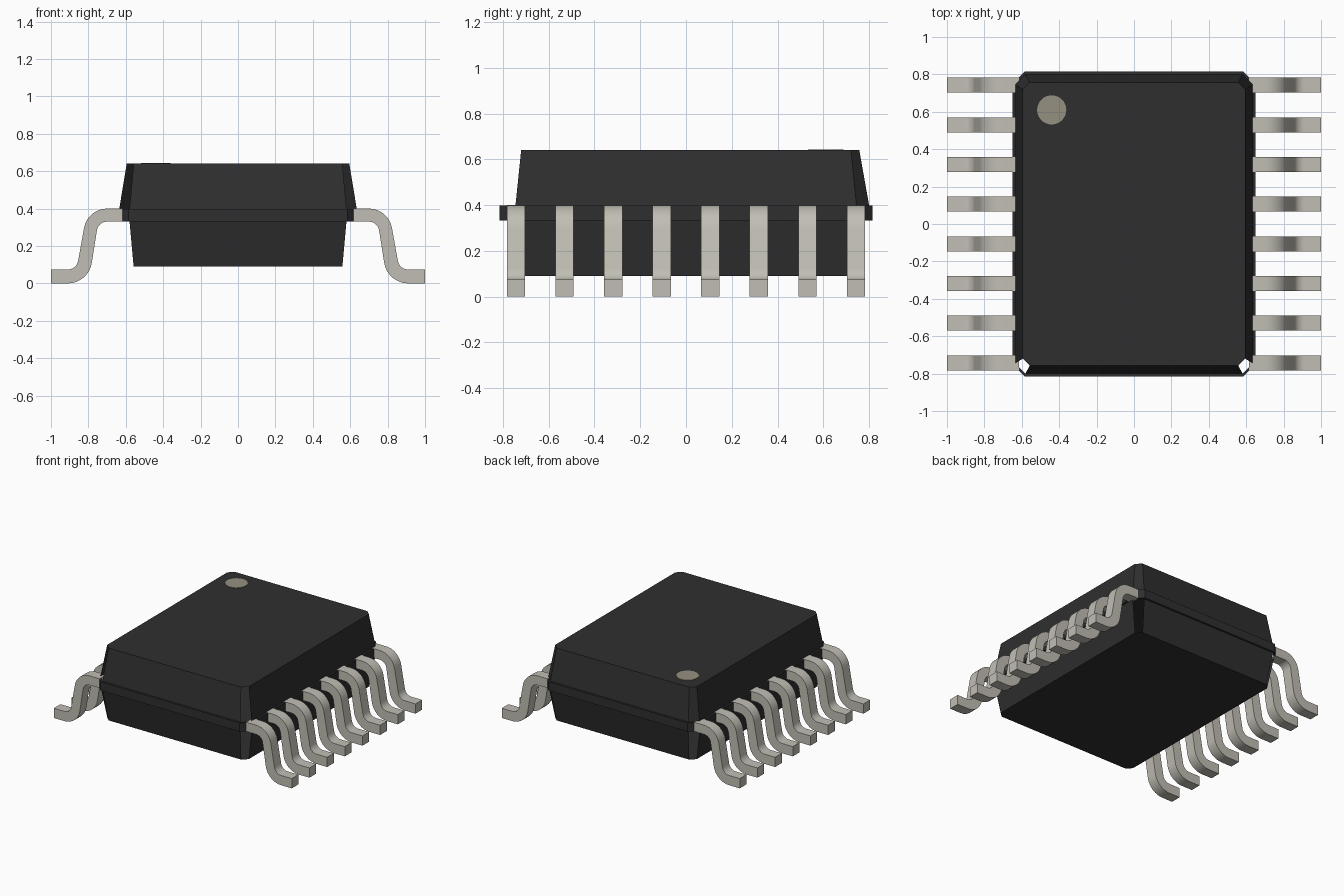
import bpy, bmesh, math

cube = bpy.data.objects.get("Cube")
if cube:
    bpy.data.objects.remove(cube, do_unlink=True)


def material(name, rgb):
    m = bpy.data.materials.new(name)
    m.use_nodes = True
    m.diffuse_color = (*rgb, 1)
    m.node_tree.nodes["Principled BSDF"].inputs["Base Color"].default_value = (*rgb, 1)
    return m


black = material("black plastic", (0.028, 0.028, 0.028))
metal = material("tinned metal", (0.53, 0.515, 0.455))
mark = material("beige mark", (0.30, 0.285, 0.22))


def finish(bm, name, mat):
    mesh = bpy.data.meshes.new(name)
    bm.to_mesh(mesh)
    bm.free()
    mesh.materials.append(mat)
    obj = bpy.data.objects.new(name, mesh)
    bpy.context.collection.objects.link(obj)
    return obj


def octagon(hx, hy, c):
    """Rectangle with cut corners, counter-clockwise from the front edge."""
    return [(-hx + c, -hy), (hx - c, -hy), (hx, -hy + c), (hx, hy - c),
            (hx - c, hy), (-hx + c, hy), (-hx, hy - c), (-hx, -hy + c)]


# Body: tapered halves around a wider parting band
end = octagon(0.595, 0.757, 0.037)
waist = octagon(0.635, 0.80, 0.055)
band = octagon(0.65, 0.815, 0.065)
rings = [(end, 0.09), (waist, 0.332), (band, 0.332),
         (band, 0.398), (waist, 0.398), (end, 0.64)]
# Corner strips left open: all four below the band, the front two above it
open_corners = {0: (1, 3, 5, 7), 4: (1, 7)}
bm = bmesh.new()
loops = [[bm.verts.new((x, y, z)) for x, y in pts] for pts, z in rings]
for k in range(len(loops) - 1):
    a, b = loops[k], loops[k + 1]
    for i in range(8):
        if i not in open_corners.get(k, ()):
            j = (i + 1) % 8
            bm.faces.new((a[i], a[j], b[j], b[i]))
bm.faces.new(loops[0][::-1])
bm.faces.new(loops[-1])
finish(bm, "body", black)

# Round mark beside the first pin
bm = bmesh.new()
bmesh.ops.create_cone(bm, cap_ends=True, segments=32, radius1=0.078, radius2=0.078, depth=0.006)
bmesh.ops.translate(bm, verts=bm.verts, vec=(-0.44, 0.61, 0.64))
finish(bm, "pin_one_mark", mark)


def arc(cx, cz, r, start, stop, n=8):
    angles = [math.radians(start + (stop - start) * i / n) for i in range(n + 1)]
    return [(cx + r * math.cos(t), cz + r * math.sin(t)) for t in angles]


# Pins: bent strip outline in the x-z plane, extruded along y
shoulder, ankle = (0.70, 0.275), (0.91, 0.13)
profile = ([(0.615, 0.40)] + arc(*shoulder, 0.125, 90, 10)
           + arc(*ankle, 0.056, 190, 270) + [(1.0, 0.074), (1.0, 0.0)]
           + arc(*ankle, 0.13, 270, 190) + arc(*shoulder, 0.055, 10, 90)
           + [(0.615, 0.33)])


def pin(name, side, y, width=0.08):
    bm = bmesh.new()
    face = bm.faces.new([bm.verts.new((side * x, y - width / 2, z)) for x, z in profile])
    out = bmesh.ops.extrude_face_region(bm, geom=[face])
    moved = [v for v in out["geom"] if isinstance(v, bmesh.types.BMVert)]
    bmesh.ops.translate(bm, verts=moved, vec=(0, width, 0))
    bmesh.ops.recalc_face_normals(bm, faces=bm.faces)
    obj = finish(bm, name, metal)
    bpy.ops.object.select_all(action="DESELECT")
    obj.select_set(True)
    bpy.context.view_layer.objects.active = obj
    bpy.ops.object.shade_smooth_by_angle(angle=math.radians(30))


for side, label in ((1, "left"), (-1, "right")):
    for i in range(8):
        pin(f"{label}_pin_{i + 1}", side, (i - 3.5) * 0.2122)
